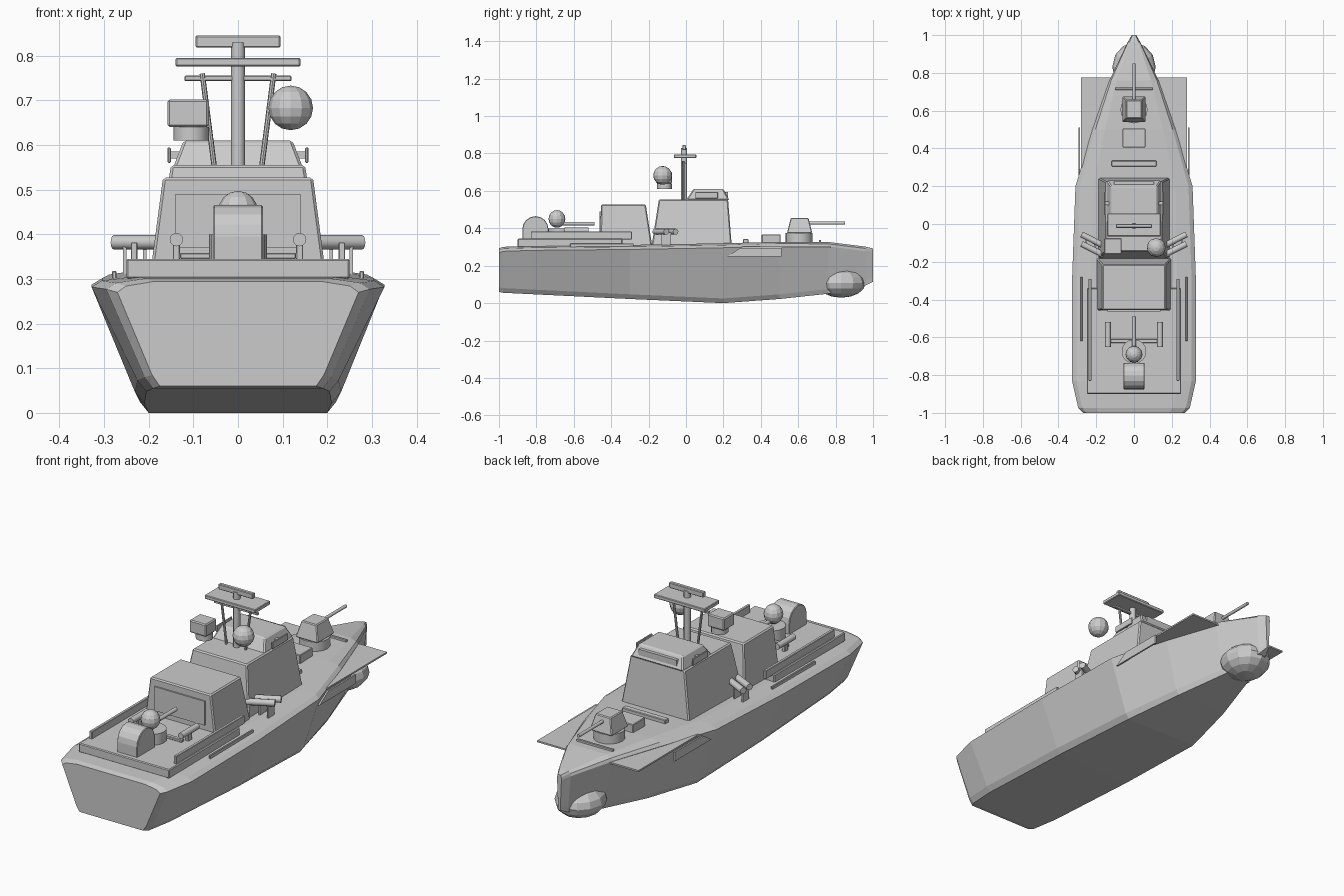
import bpy, bmesh, math
from mathutils import Vector

if "Cube" in bpy.data.objects:
    bpy.data.objects.remove(bpy.data.objects["Cube"])

GREY = (0.6, 0.6, 0.6, 1)
mat = bpy.data.materials.new("naval grey")
mat.use_nodes = True
mat.diffuse_color = GREY
mat.node_tree.nodes["Principled BSDF"].inputs["Base Color"].default_value = GREY


def finish(name, bm, bevel=0, smooth=False):
    bmesh.ops.recalc_face_normals(bm, faces=bm.faces)
    me = bpy.data.meshes.new(name)
    bm.to_mesh(me)
    bm.free()
    me.materials.append(mat)
    ob = bpy.data.objects.new(name, me)
    bpy.context.collection.objects.link(ob)
    if bevel:
        mod = ob.modifiers.new("Bevel", "BEVEL")
        mod.width, mod.segments = bevel, 1
    if smooth:
        me.shade_smooth()
        me.set_sharp_from_angle(angle=math.radians(40))
    return ob


def loft(name, rings, bevel=0):
    """Skin a list of equal-length closed rings and cap both ends."""
    bm = bmesh.new()
    vs = [[bm.verts.new(p) for p in r] for r in rings]
    n = len(vs[0])
    for a, b in zip(vs, vs[1:]):
        for i in range(n):
            j = (i + 1) % n
            bm.faces.new((a[i], a[j], b[j], b[i]))
    bm.faces.new(vs[0])
    bm.faces.new(vs[-1])
    return finish(name, bm, bevel)


def rect(x0, x1, y0, y1, z):
    return [(x0, y0, z), (x1, y0, z), (x1, y1, z), (x0, y1, z)]


def box(name, x, y, z, bevel=0.003):
    return loft(name, [rect(*x, *y, z[0]), rect(*x, *y, z[1])], bevel)


def house(name, w, y, z, w_top, y_top, bevel=0.006):
    """Block with sloping sides."""
    return loft(name, [rect(-w, w, *y, z[0]), rect(-w_top, w_top, *y_top, z[1])], bevel)


def rod(name, a, b, r, sides=12):
    a, b = Vector(a), Vector(b)
    bm = bmesh.new()
    bmesh.ops.create_cone(bm, cap_ends=True, segments=sides, radius1=r, radius2=r, depth=(b - a).length)
    rot = (b - a).to_track_quat("Z", "Y").to_matrix()
    bmesh.ops.rotate(bm, matrix=rot, verts=bm.verts)
    bmesh.ops.translate(bm, vec=(a + b) / 2, verts=bm.verts)
    return finish(name, bm, smooth=True)


def ball(name, centre, radii):
    bm = bmesh.new()
    bmesh.ops.create_uvsphere(bm, u_segments=12, v_segments=8, radius=1)
    bmesh.ops.scale(bm, vec=radii, verts=bm.verts)
    bmesh.ops.translate(bm, vec=centre, verts=bm.verts)
    return finish(name, bm)


# Hull: y, bottom half width, bottom z, sheer half width, sheer z
stations = [
    (-1.0, 0.175, 0.06, 0.27, 0.27), (-0.975, 0.19, 0.055, 0.295, 0.277),
    (-0.83, 0.205, 0.048, 0.328, 0.282), (-0.3, 0.21, 0.022, 0.328, 0.287),
    (0.2, 0.2, 0.0, 0.31, 0.296), (0.5, 0.14, 0.022, 0.22, 0.304),
    (0.76, 0.07, 0.05, 0.13, 0.303), (0.96, 0.02, 0.095, 0.035, 0.278),
    (1.0, 0.006, 0.115, 0.012, 0.268)]
rings = []
for y, wb, zb, ws, zs in stations:
    half = [(wb, zb), (wb * 1.1, zb + 0.025), (ws, zs), (ws * 0.93, zs + 0.014), (ws * 0.7, zs + 0.024)]
    rings.append([(x, y, z) for x, z in half] + [(-x, y, z) for x, z in reversed(half)])
loft("hull", rings)
ball("bow_bulb", (0, 0.83, 0.107), (0.115, 0.13, 0.078))

# Aft platform and superstructure
box("aft_platform", (-0.25, 0.25), (-0.9, -0.34), (0.3, 0.345), 0.004)
house("aft_house", 0.198, (-0.458, -0.18), (0.3, 0.527), 0.168, (-0.455, -0.215))
box("aft_house_panel", (-0.14, 0.14), (-0.463, -0.45), (0.37, 0.49), 0)
house("main_house", 0.19, (-0.185, 0.245), (0.3, 0.555), 0.15, (-0.145, 0.225))
house("bridge", 0.145, (0.0, 0.232), (0.55, 0.61), 0.122, (0.04, 0.2))
box("bridge_front_window", (-0.105, 0.105), (0.19, 0.224), (0.565, 0.595), 0)

# Mast
rod("mast", (0, -0.01, 0.55), (0, -0.01, 0.83), 0.016)
box("mast_platform", (-0.14, 0.14), (-0.065, 0.055), (0.776, 0.795))
box("mast_radar_bar", (-0.095, 0.095), (-0.02, 0.0), (0.818, 0.845))
box("mast_yard", (-0.12, 0.12), (-0.018, -0.004), (0.743, 0.755), 0.002)
box("director_box", (-0.158, -0.065), (-0.16, -0.075), (0.64, 0.702), 0.005)
rod("director_base", (-0.105, -0.115, 0.61), (-0.105, -0.115, 0.64), 0.04)
ball("radar_dome", (0.118, -0.125, 0.683), (0.05, 0.05, 0.05))

# Fore gun
rod("fore_gun_base", (0, 0.605, 0.3), (0, 0.605, 0.375), 0.072, 16)
house("fore_gun_turret", 0.062, (0.54, 0.675), (0.375, 0.455), 0.042, (0.56, 0.655), 0.004)
rod("fore_gun_barrel", (0, 0.65, 0.428), (0, 0.85, 0.428), 0.008)
box("fore_hatch", (-0.06, 0.06), (0.405, 0.505), (0.31, 0.368))
box("breakwater", (-0.12, 0.12), (0.305, 0.335), (0.31, 0.342))
box("bow_bar", (-0.1, 0.1), (0.71, 0.722), (0.315, 0.338), 0.002)

# Aft gun with rounded drum
arc = [(-0.805 + 0.07 * math.cos(math.pi * i / 8), 0.395 + 0.07 * math.sin(math.pi * i / 8)) for i in range(9)]
profile = [(-0.875, 0.31), (-0.735, 0.31)] + arc
loft("aft_gun_drum", [[(x, y, z) for y, z in profile] for x in (-0.056, 0.056)], 0.003)
rod("aft_gun_base", (0, -0.675, 0.34), (0, -0.675, 0.4), 0.065, 16)
ball("aft_gun_dome", (0, -0.69, 0.45), (0.045, 0.045, 0.047))
rod("aft_gun_barrel", (0, -0.68, 0.425), (0, -0.49, 0.425), 0.01)
box("aft_gun_cross_bar", (-0.13, 0.13), (-0.63, -0.61), (0.345, 0.358), 0.002)

# Paired fittings
for s, side in ((1, "left"), (-1, "right")):
    def pair(name, x, y, z, bevel=0.002):
        return box(side + "_" + name, sorted((s * x[0], s * x[1])), y, z, bevel)

    # Thin flared plate beside the bow
    flare = [(0.08, 0.775), (0.28, 0.775), (0.28, 0.3), (0.2, 0.3)]
    loft(side + "_bow_flare", [[(s * x, y, z) for x, y in flare] for z in (0.294, 0.302)])
    plate = [(0.22, 0.25), (0.51, 0.25), (0.51, 0.295), (0.29, 0.295)]
    loft(side + "_hull_plate", [[(s * x, y, z) for y, z in plate] for x in (0.287, 0.295)])
    pair("stern_rail", (0.225, 0.24), (-0.83, -0.29), (0.34, 0.382))
    pair("deck_strip", (0.272, 0.282), (-0.62, -0.28), (0.29, 0.318))
    pair("bridge_wing_light", (0.15, 0.158), (0.05, 0.17), (0.56, 0.594))
    pair("bridge_light_mount", (0.11, 0.152), (0.1, 0.12), (0.57, 0.585), 0)
    rod(side + "_mast_strut", (s * 0.053, -0.015, 0.55), (s * 0.08, -0.015, 0.76), 0.006, 8)
    rod(side + "_aft_pod", (s * 0.138, -0.65, 0.388), (s * 0.138, -0.52, 0.388), 0.015)
    pair("aft_pod_stand", (0.13, 0.146), (-0.6, -0.57), (0.34, 0.38))
    # Angled launch tubes
    for k, dy in enumerate((0, -0.05)):
        rod(f"{side}_tube_{k + 1}", (s * 0.16, -0.115 + dy, 0.382), (s * 0.278, -0.055 + dy, 0.382), 0.016)
    for x in (0.205, 0.25):
        pair("tube_stand", (x, x + 0.008), (-0.13, -0.08), (0.3, 0.378), 0)
